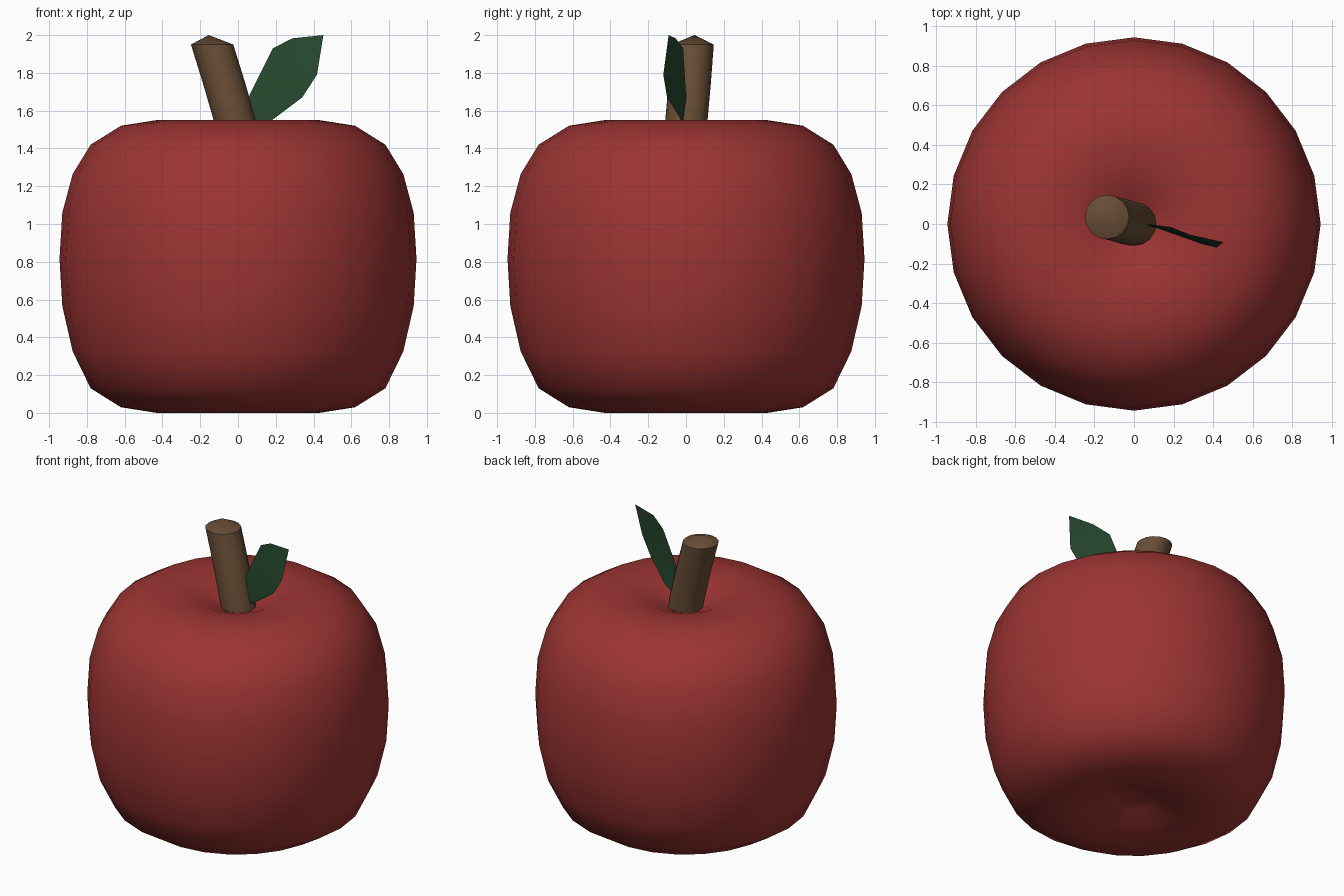
import bpy
import math

if "Cube" in bpy.data.objects:
    bpy.data.objects.remove(bpy.data.objects["Cube"])


def make_object(name, verts, faces, color):
    mesh = bpy.data.meshes.new(name)
    mesh.from_pydata(verts, [], faces)
    mesh.validate()
    for p in mesh.polygons:
        p.use_smooth = True
    mat = bpy.data.materials.new(name + "_color")
    mat.diffuse_color = (*color, 1)
    mat.use_nodes = True
    mat.node_tree.nodes["Principled BSDF"].inputs["Base Color"].default_value = mat.diffuse_color
    mesh.materials.append(mat)
    obj = bpy.data.objects.new(name, mesh)
    bpy.context.collection.objects.link(obj)
    return obj


def rings(name, bottom, sections, top, n, color):
    """Skin of n-sided rings (x, y, z, radius) closed by a point at each end."""
    verts = [bottom]
    for x, y, z, r in sections:
        for i in range(n):
            a = 2 * math.pi * i / n
            verts.append((x + r * math.cos(a), y + r * math.sin(a), z))
    verts.append(top)
    last = len(verts) - 1
    faces = []
    for i in range(n):
        j = (i + 1) % n
        faces.append((0, 1 + j, 1 + i))
        for k in range(len(sections) - 1):
            a, b = 1 + k * n, 1 + (k + 1) * n
            faces.append((a + i, a + j, b + j, b + i))
        e = 1 + (len(sections) - 1) * n
        faces.append((e + i, e + j, last))
    return make_object(name, verts, faces, color)


# Apple body with a dimple at each end
profile = [(0.13, 0.08), (0.26, 0.03), (0.43, 0.0), (0.62, 0.03), (0.78, 0.13),
           (0.875, 0.325), (0.93, 0.565), (0.945, 0.815), (0.93, 1.06),
           (0.875, 1.265), (0.78, 1.42), (0.62, 1.52), (0.43, 1.55),
           (0.26, 1.525), (0.13, 1.47)]
rings("apple_body", (0, 0, 0.12), [(0, 0, z, r) for r, z in profile],
      (0, 0, 1.40), 24, (0.33, 0.035, 0.033))

# Leaning stem with a slightly domed end
stem = rings("stem", (0.02, 0, 1.38),
             [(0.015, 0, 1.40, 0.11), (-0.02, 0.003, 1.56, 0.112),
              (-0.075, 0.02, 1.75, 0.112), (-0.137, 0.035, 1.95, 0.112)],
             (-0.155, 0.045, 2.0), 16, (0.14, 0.075, 0.037))
bpy.context.view_layer.objects.active = stem
stem.select_set(True)
bpy.ops.object.shade_smooth_by_angle(angle=math.radians(50))

# Leaf: upper edge, midrib and lower edge between base and tip
upper = [(0.06, 0.0, 1.68), (0.185, -0.015, 1.93), (0.287, -0.055, 1.983)]
middle = [(0.12, -0.022, 1.62), (0.26, -0.06, 1.80), (0.35, -0.08, 1.885)]
lower = [(0.18, -0.025, 1.55), (0.34, -0.10, 1.67), (0.418, -0.12, 1.79)]
verts = [(0.04, 0.0, 1.47)] + upper + middle + lower + [(0.452, -0.092, 2.0)]
faces = [(0, 4, 1), (0, 7, 4), (3, 6, 10), (6, 9, 10)]
for k in (1, 2):
    faces += [(k, k + 3, k + 4, k + 1), (k + 3, k + 6, k + 7, k + 4)]
make_object("leaf", verts, faces, (0.02, 0.068, 0.028))
